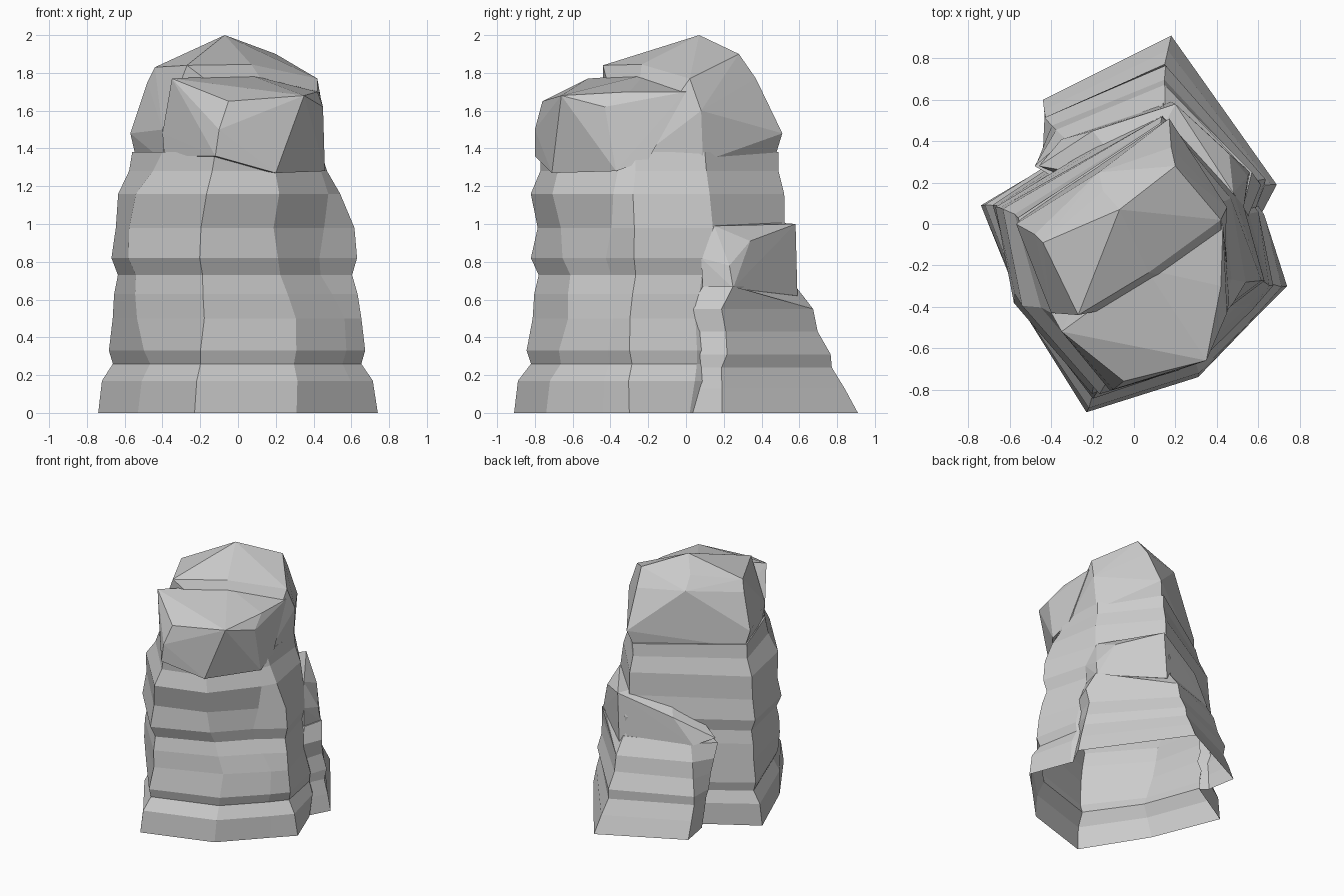
import bpy, bmesh


def finish(name, bm):
    bmesh.ops.recalc_face_normals(bm, faces=bm.faces)
    mesh = bpy.data.meshes.new(name)
    bm.to_mesh(mesh)
    bm.free()
    obj = bpy.data.objects.new(name, mesh)
    bpy.context.collection.objects.link(obj)
    return obj


def outline_at(keys, z):
    # Blend between the two nearest key outlines
    for (z0, a), (z1, b) in zip(keys, keys[1:]):
        if z <= z1:
            break
    t = (z - z0) / (z1 - z0)
    return [(p[0] + (q[0] - p[0]) * t, p[1] + (q[1] - p[1]) * t)
            for p, q in zip(a, b)]


def strata(name, keys, ledges):
    # Loft of outlines, pushed in and out by the layered ledges
    bm = bmesh.new()
    rings = [[bm.verts.new((x * s, y * s, z)) for x, y in outline_at(keys, z)]
             for z, s in ledges]
    n = len(rings[0])
    for lo, hi in zip(rings, rings[1:]):
        for i in range(n):
            j = (i + 1) % n
            bm.faces.new((lo[i], lo[j], hi[j], hi[i]))
    bm.faces.new(rings[0][::-1])
    bm.faces.new(rings[-1])
    return finish(name, bm)


def boulder(name, points):
    # Faceted convex lump
    bm = bmesh.new()
    for p in points:
        bm.verts.new(p)
    out = bmesh.ops.convex_hull(bm, input=bm.verts)
    junk = [v for v in out["geom_interior"] if isinstance(v, bmesh.types.BMVert)]
    bmesh.ops.delete(bm, geom=junk, context='VERTS')
    return finish(name, bm)


# Main column: front, front right, crack, right, right notch, back, left, front left
column = strata("rock_pillar", [
    (0.0, [(-.23, -.91), (.31, -.74), (.60, -.44), (.74, -.30), (.62, .02), (.2, .65), (-.74, .09), (-.53, -.43)]),
    (.27, [(-.20, -.83), (.30, -.67), (.56, -.41), (.66, -.29), (.60, .06), (.16, .64), (-.67, .09), (-.47, -.45)]),
    (.50, [(-.18, -.82), (.31, -.63), (.57, -.39), (.66, -.30), (.56, .05), (.15, .63), (-.67, .09), (-.54, -.43)]),
    (.80, [(-.20, -.81), (.21, -.64), (.42, -.42), (.62, -.27), (.52, .10), (.14, .57), (-.66, .08), (-.57, -.38)]),
    (1.0, [(-.20, -.80), (.19, -.68), (.47, -.40), (.63, -.28), (.49, .15), (.14, .53), (-.66, .08), (-.59, -.34)]),
    (1.16, [(-.16, -.79), (.21, -.68), (.46, -.37), (.52, -.27), (.45, .12), (.13, .50), (-.61, .07), (-.52, -.38)]),
    (1.38, [(-.12, -.77), (.19, -.69), (.43, -.36), (.44, -.27), (.43, .10), (.13, .49), (-.56, .03), (-.40, -.43)]),
], [(0, 1), (.17, 1.035), (.26, .985), (.33, 1.02), (.50, .99), (.63, .985),
    (.73, .96), (.82, 1.015), (.98, .98), (1.16, 1.04), (1.28, .99), (1.38, 1.0)])

# Low buttress on the back
buttress = strata("back_buttress", [
    (0.0, [(.60, .02), (.69, .19), (.18, .91), (-.44, .60), (-.40, .37), (0, 0)]),
    (.24, [(.57, .05), (.64, .19), (.15, .78), (-.43, .51), (-.42, .34), (0, 0)]),
    (.36, [(.57, .06), (.61, .23), (.15, .73), (-.42, .50), (-.44, .33), (0, 0)]),
    (.55, [(.55, .02), (.62, .19), (.15, .68), (-.38, .46), (-.47, .31), (0, 0)]),
    (.67, [(.53, .09), (.57, .25), (.15, .58), (-.33, .41), (-.48, .28), (0, 0)]),
], [(0, 1), (.13, 1.0), (.24, .99), (.31, 1.02), (.43, .98), (.55, .99), (.67, 1)])

# Upper wedge leaning on the right of the back
wedge = boulder("back_wedge", [
    (.52, .09, .64), (.56, .25, .66), (.53, .08, .82), (.55, .23, .78),
    (.46, .34, .91), (.48, .15, .99), (.20, .58, 1.0), (.18, .59, .62),
    (-.20, .45, .86), (-.35, .41, .66), (-.46, .28, .70), (0, .1, .62), (0, .2, 1.03)])

# Tall peak
peak = boulder("peak", [
    (.43, -.30, 1.31), (.43, .09, 1.33), (.13, .47, 1.35), (-.54, .03, 1.35), (-.39, -.40, 1.33),
    (.45, .08, 1.6), (.17, .51, 1.48), (-.57, .0, 1.48), (-.40, -.43, 1.5),
    (-.48, -.05, 1.75), (-.44, -.09, 1.83), (-.27, -.44, 1.84), (.07, -.235, 1.845),
    (.42, .02, 1.77), (.2, .28, 1.9), (.18, .37, 1.77),
    (-.15, .16, 1.88), (-.17, .25, 1.79), (-.07, .07, 2.0)])

# Overhanging front head
head = boulder("front_head", [
    (-.12, -.80, 1.36), (.20, -.71, 1.27), (.46, -.37, 1.28), (-.39, -.43, 1.36),
    (-.40, -.43, 1.48), (-.10, -.80, 1.5), (-.05, -.76, 1.65), (.35, -.66, 1.68),
    (.45, -.43, 1.62), (-.35, -.52, 1.77), (.02, -.37, 1.75), (.42, -.30, 1.70),
    (.43, 0, 1.70), (.06, -.22, 1.79), (.45, -.2, 1.34), (-.2, -.2, 1.35)])

# Fuse the lumps into one rock skin
bpy.context.view_layer.objects.active = column
for part in (buttress, wedge, peak, head):
    mod = column.modifiers.new("fuse", 'BOOLEAN')
    mod.operation = 'UNION'
    mod.solver = 'EXACT'
    mod.object = part
    bpy.ops.object.modifier_apply(modifier=mod.name)
    bpy.data.objects.remove(part)

# Leave the underside open
bm = bmesh.new()
bm.from_mesh(column.data)
under = [f for f in bm.faces if all(v.co.z < .001 for v in f.verts)]
bmesh.ops.delete(bm, geom=under, context='FACES')
bm.to_mesh(column.data)
bm.free()
